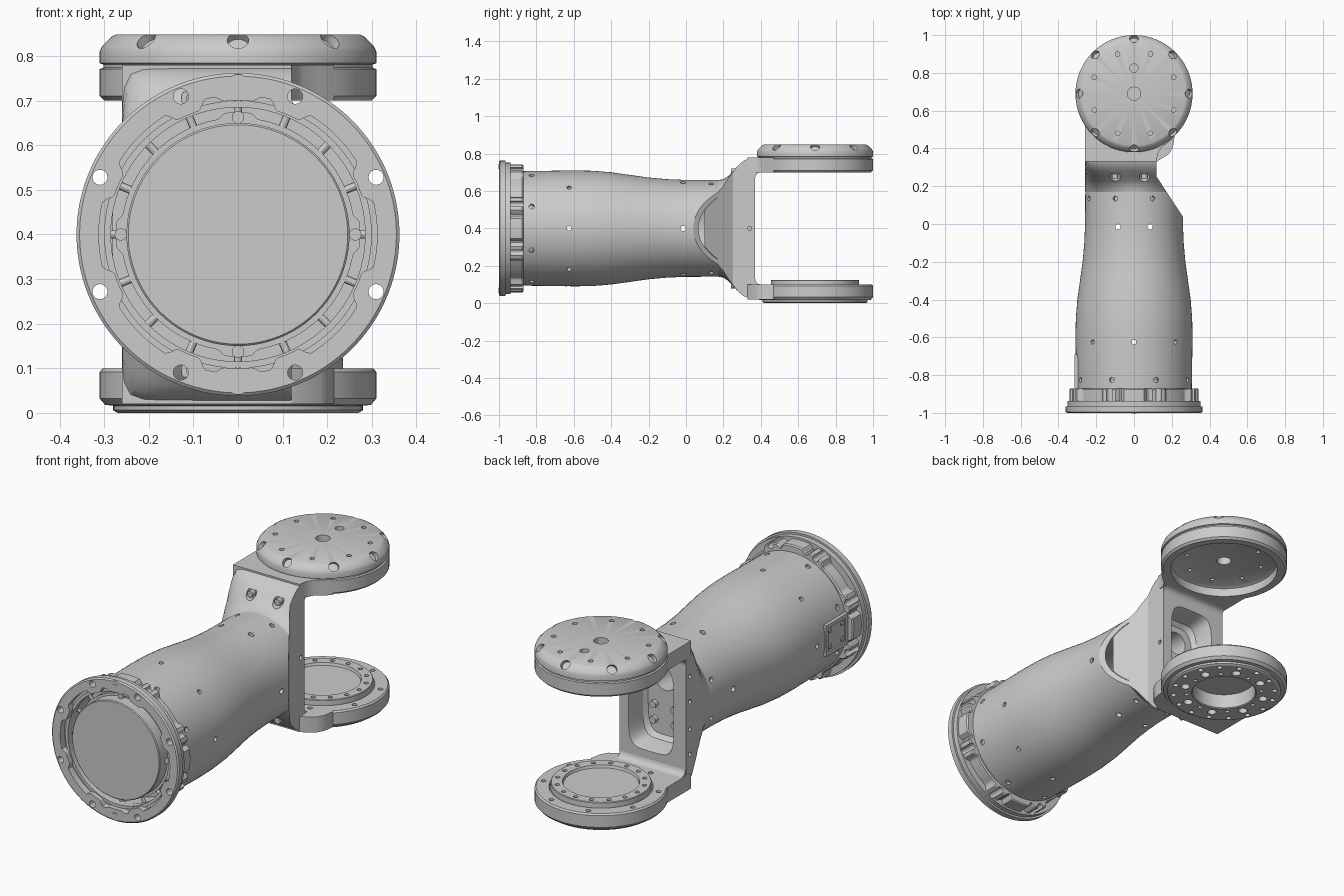
import bpy, bmesh
from math import sin, cos, pi, radians
from mathutils import Vector

if "Cube" in bpy.data.objects:
    bpy.data.objects.remove(bpy.data.objects["Cube"])

TAU = 2 * pi
AX = (0, 0, 0.4)        # centre of the tube axis
HUB = (0, 0.69, 0)      # centre of the fork discs


def finish(name, bm):
    bmesh.ops.remove_doubles(bm, verts=bm.verts, dist=1e-5)
    bmesh.ops.recalc_face_normals(bm, faces=bm.faces)
    me = bpy.data.meshes.new(name)
    bm.to_mesh(me)
    bm.free()
    ob = bpy.data.objects.new(name, me)
    bpy.context.collection.objects.link(ob)
    return ob


def skin(name, rings, loop=False, caps=False):
    """Bridge equal rings of points into a surface."""
    bm = bmesh.new()
    vs = [[bm.verts.new(p) for p in r] for r in rings]
    n = len(vs[0])
    for k in range(len(vs) if loop else len(vs) - 1):
        a, b = vs[k], vs[(k + 1) % len(vs)]
        for i in range(n):
            j = (i + 1) % n
            bm.faces.new((a[i], a[j], b[j], b[i]))
    if caps:
        bm.faces.new(vs[0])
        bm.faces.new(vs[-1])
    return finish(name, bm)


def lathe(name, prof, axis='Y', c=AX, n=96, loop=False):
    """Revolve (radius, height) points; prof may vary with the angle."""
    f = prof if callable(prof) else (lambda a: prof)
    cols = [f(TAU * i / n) for i in range(n)]
    c = Vector(c)

    def place(i, k):
        r, h = cols[i][k]
        x, y = r * cos(TAU * i / n), r * sin(TAU * i / n)
        return c + Vector((x, h, y) if axis == 'Y' else (x, y, h))
    return skin(name, [[place(i, k) for i in range(n)] for k in range(len(cols[0]))], loop)


def loft(name, sections, cx=0, cz=0.4, n=96):
    """Superellipse sections (y, half x, half z, exponent) along y."""
    rings = []
    for y, hx, hz, e in sections:
        ring = []
        for i in range(n):
            u, v = cos(TAU * i / n), sin(TAU * i / n)
            r = ((abs(u) / hx) ** e + (abs(v) / hz) ** e) ** (-1 / e)
            ring.append((cx + r * u, y, cz + r * v))
        rings.append(ring)
    return skin(name, rings, caps=True)


def prism(name, pts, z0, z1):
    return skin(name, [[(x, y, z) for x, y in pts] for z in (z0, z1)], caps=True)


def rods(name, items, seg=16):
    """Cylinders given as (centre, direction, radius, length)."""
    bm = bmesh.new()
    for p, d, r, length in items:
        q = Vector(d).to_track_quat('Z', 'Y').to_matrix().to_4x4()
        q.translation = Vector(p)
        bmesh.ops.create_cone(bm, cap_ends=True, segments=seg, radius1=r, radius2=r,
                              depth=length, matrix=q)
    return finish(name, bm)


def cut(ob, *cutters):
    for c in cutters:
        m = ob.modifiers.new('cut', 'BOOLEAN')
        m.operation, m.solver, m.object = 'DIFFERENCE', 'EXACT', c
        bpy.context.view_layer.objects.active = ob
        bpy.ops.object.modifier_apply(modifier=m.name)
        bpy.data.objects.remove(c)


def polar(r, deg, y):
    a = radians(deg)
    return (r * cos(a), y, 0.4 + r * sin(a)), (cos(a), 0, sin(a))


def bump(a, step, off, half):
    """1 near every lug angle, 0 between, with soft flanks (degrees)."""
    d = abs((a * 180 / pi - off + step / 2) % step - step / 2)
    return max(0, min(1, (half - d) / 3 + 0.5))


def slant():
    return prism('slant_cutter', [(.32, -.054), (.12, .25), (.12, .42), (.5, .42), (.5, -.054)], -.1, 1)


# Hollow tube body with slanted opening and screw holes
outer = [(.305, -.94), (.307, -.80), (.31, -.6), (.308, -.5), (.30, -.4), (.286, -.3),
         (.272, -.2), (.263, -.1), (.259, 0), (.258, .17)]
body = lathe('tube_body', outer + [(r - .018, y) for r, y in reversed(outer)], loop=True)
holes = []
for r, y, off, size in ((.31, -.825, 22.5, .014), (.31, -.625, 0, .012),
                        (.26, -.015, 0, .014), (.26, .135, 22.5, .013)):
    for k in range(8):
        if y == -.015 and k not in (0, 4):
            continue
        p, d = polar(r, off + 45 * k, y)
        holes.append((p, d, size, .08))
for x in (-.085, .085):
    for z in (.15, .65):
        holes.append(((x, -.015, z), (0, 0, 1), .014, .1))
cut(body, slant(), rods('hole_cutter', holes))

# Connector panel on the left flank
def box(name, x, y, z):
    ob = prism(name, [(x[0], y[0]), (x[1], y[0]), (x[1], y[1]), (x[0], y[1])], *z)
    return ob
panel = box('connector_panel', (-.314, -.28), (-.87, -.69), (.32, .48))
cut(panel, box('panel_cutter', (-.4, -.306), (-.85, -.71), (.34, .46)))
rods('connector_screws', [((-.306, y, z), (1, 0, 0), .012, .012)
                          for y in (-.83, -.73) for z in (.36, .44)])

# Mounting flange: front rim with bosses, backing ring, lugged collar
def rim(a):
    ri = .312 - .022 * bump(a, 45, 22.5, 7) - .012 * bump(a, 180, 90, 8)
    return [(.355, -1), (.362, -.994), (.362, -.965), (ri, -.965), (ri, -1)]
front = lathe('flange_rim', rim, n=240, loop=True)
back = lathe('flange_ring', [(.352, -.965), (.352, -.938), (.285, -.938), (.285, -.975), (.3, -.975), (.3, -.965)], loop=True)
def lugs(a):
    ro = .318 + .024 * max(bump(a, 45, 22.5, 8), bump(a, 90, 0, 11))
    return [(ro, -.94), (ro, -.876), (ro - .006, -.87), (.29, -.87), (.29, -.94)]
collar = lathe('flange_collar', lugs, n=240, loop=True)
for ob in (front, back, collar):
    cut(ob, rods('bolt_cutter', [(polar(.335, 22.5 + 45 * k, -.94)[0], (0, 1, 0), .017, .2) for k in range(8)]))
rods('flange_bosses', [(polar(.331, a, -.985)[0], (0, 1, 0), .028, .03) for a in (90, 270)], 24)
rods('flange_boss_bolts', [(polar(.331, a, -.985)[0], (0, 1, 0), .014, .036) for a in (90, 270)], 6)

# Drive unit inside the flange with radial ribs and screws
lathe('drive_core', [(0, -.994), (.246, -.994), (.25, -.99), (.25, -.8), (0, -.8)])
lathe('drive_rim', lambda a: [(.262 + .012 * bump(a, 90, 0, 8), y) for y in (-.93, -.8)]
      + [(.24, -.8), (.24, -.93)], n=240, loop=True)
lathe('drive_backplate', [(.295, -.84), (.295, -.82), (.24, -.82), (.24, -.84)], loop=True)
rods('drive_ribs', [(*polar(.275, 22.5 * k, -.92), .009, .06) for k in range(16)], 12)
rods('drive_screws', [(polar(.263, 90 * k, -.935)[0], (0, 1, 0), .014, .04) for k in range(4)], 12)

# Fork web: blends from the tube's circle to a tall block, with rear pocket
web = loft('fork_web', [(.10, .238, .238, 2), (.168, .238, .238, 2), (.17, .258, .258, 2),
                        (.20, .26, .263, 2.3), (.225, .26, .28, 3), (.25, .26, .305, 4),
                        (.28, .26, .338, 6), (.305, .26, .36, 9), (.335, .26, .374, 14), (.37, .26, .38, 18)])
pocket = loft('pocket_cutter', [(.25, .10, .19, 4), (.27, .115, .21, 5), (.36, .125, .225, 5), (.40, .14, .24, 5)], cx=-.06)
bores = [((-.06, .2, z), (0, 1, 0), .06, .4) for z in (.5,)]
bores += [((x, .235, .4 + s * .305), (0, 1, 0), .027, .06) for x in (-.10, .055) for s in (-1, 1)]
bores += [((-.26, .34, z), (1, 0, 0), .011, .06) for z in (.2, .33, .47, .6)]
bores += [((.12, .34, .4), (1, 0, 0), .011, .04)]
cut(web, slant(), pocket, rods('bore_cutter', bores, 24))
rods('web_screws', [((x, .258, z), (0, 1, 0), .018, .03) for x in (-.12, 0) for z in (.28, .36)])
rods('slope_screws', [((x, .255, .4 + s * .305), (0, 1, 0), .016, .03) for x in (-.10, .055) for s in (-1, 1)])

# Fork arms joining the web to both discs
def arm(name, z0, z1, flare):
    ob = prism(name, [(-.26, .33), (.12, .33), (.125 + flare, .37), (.145 + flare, .405),
                      (.18 + flare * .5, .43), (.215, .467), (.1, .52), (-.2, .55), (-.26, .55)], z0, z1)
    cut(ob, rods('arm_cutter', [((0, .69, .4), (0, 0, 1), .285, 2)], 96))
arm('upper_arm', .70, .78, 0)
arm('lower_arm', .02, .10, .06)

# Inner fillets between web and arms
for name, z, s in (('upper_fillet', .70, -1), ('lower_fillet', .10, 1)):
    sec = [(.36, z - s * .01)] + [(.40 - .03 * sin(t * pi / 8), z + s * .03 * (1 - cos(t * pi / 8))) for t in range(5)] + [(.36, z + s * .03)]
    skin(name, [[(x, y, h) for y, h in sec] for x in (-.255, .118)], caps=True)

# Upper disc: cup below, bevelled cap above
upper = lathe('upper_disc', [(0, .75), (.245, .75), (.26, .742), (.262, .70), (.30, .70), (.31, .71),
                             (.31, .771), (.302, .774), (.302, .781), (.31, .784), (.31, .81),
                             (.305, .822), (.285, .843), (.275, .848), (0, .848)], 'Z', HUB)
def ring(r, n, z, off=0):
    return [(.0 + r * cos(radians(off) + TAU * k / n), .69 + r * sin(radians(off) + TAU * k / n), z) for k in range(n)]
cuts = [(p, (p[0], p[1] - .69, .3), .024, .06) for p in ring(.298, 8, .842)]
cuts += [(p, (0, 0, 1), .012, .04) for p in ring(.227, 8, .845, 22.5)]
cuts += [((0, .69, .8), (0, 0, 1), .035, .3), ((0, .825, .845), (0, 0, 1), .022, .05)]
cuts += [(p, (0, 0, 1), .01, .03) for p in ring(.19, 8, .75, 22.5)]
cut(upper, rods('cap_cutter', cuts, 20))

# Lower disc: raised output ring above, recessed bolt plate below
lower = lathe('lower_disc', [(0, .075), (.15, .075), (.155, .004), (.16, 0), (.27, 0), (.28, .006), (.28, .016),
                             (.298, .018), (.31, .032), (.31, .092), (.303, .10), (.243, .10), (.24, .094),
                             (.236, .094), (.235, .122), (.232, .125), (.18, .125), (.176, .112), (0, .112)], 'Z', HUB)
cuts = [(p, (0, 0, 1), .011, .03) for p in ring(.207, 16, .125)]
cuts += [(p, (0, 0, 1), .012, .03) for p in ring(.275, 8, .10, 22.5)]
cuts += [(p, (0, 0, 1), .013, .06) for p in ring(.25, 16, 0)]
cuts += [(p, (0, 0, 1), .022, .05) for p in ring(.2, 8, 0, 22.5)]
cuts += [(p, (0, 0, 1), .01, .05) for p in ring(.185, 8, 0)]
cut(lower, rods('plate_cutter', cuts, 16))

# Smooth shading with crisp edges
bpy.ops.object.select_all(action='SELECT')
bpy.context.view_layer.objects.active = body
bpy.ops.object.shade_smooth_by_angle(angle=radians(30))
